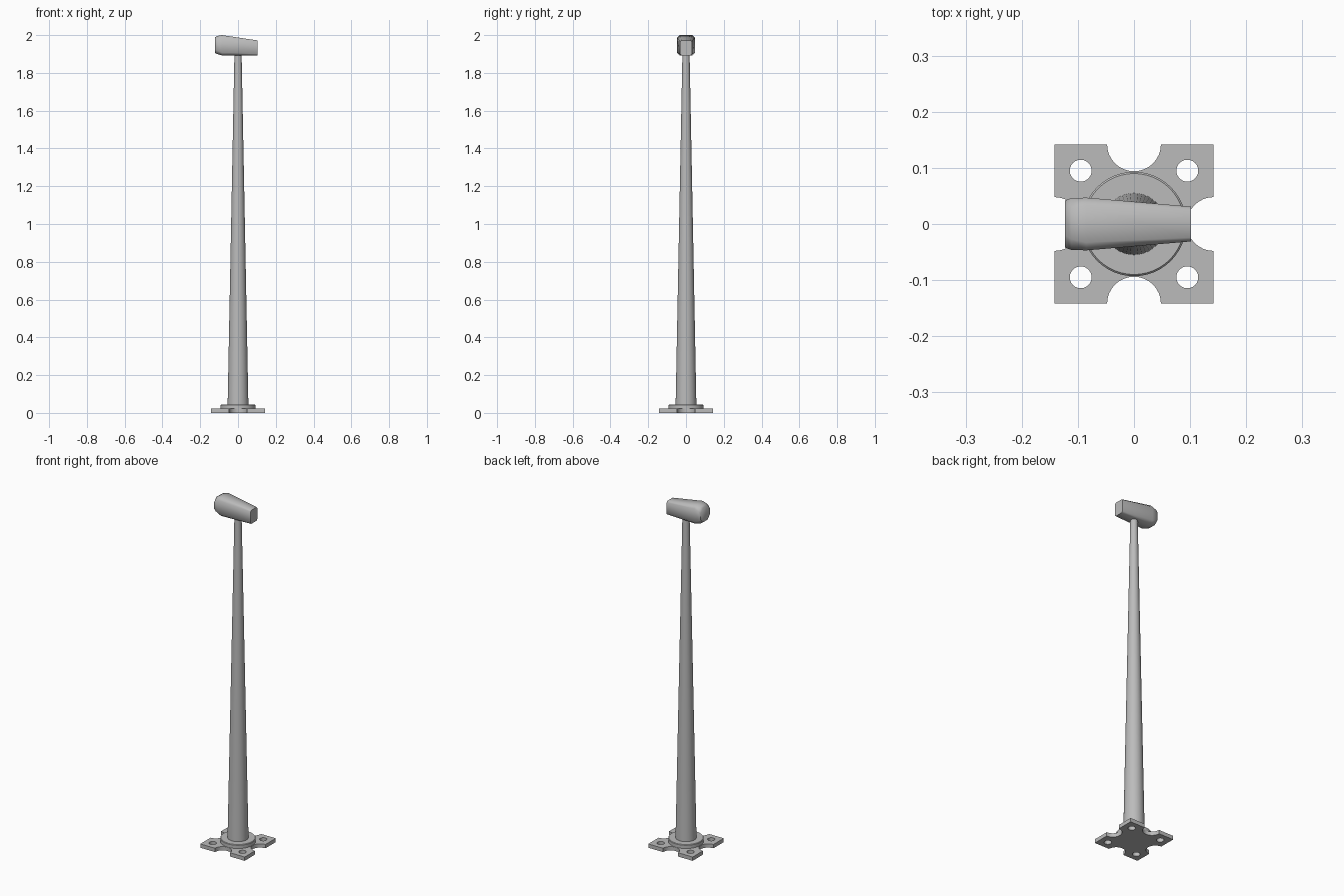
import bpy, bmesh
from math import cos, sin, pi, radians

cube = bpy.data.objects.get("Cube")
if cube:
    bpy.data.objects.remove(cube, do_unlink=True)

grey = bpy.data.materials.new("painted_grey")
grey.use_nodes = True
colour = (0.5, 0.5, 0.5, 1)
grey.diffuse_color = colour
grey.node_tree.nodes["Principled BSDF"].inputs["Base Color"].default_value = colour


def finish(obj, angle=30):
    obj.data.materials.clear()
    obj.data.materials.append(grey)
    bpy.ops.object.select_all(action='DESELECT')
    obj.select_set(True)
    bpy.context.view_layer.objects.active = obj
    bpy.ops.object.shade_smooth_by_angle(angle=radians(angle))


def loft(name, rings, angle=30):
    """Bridge equal-length rings of points and cap both ends."""
    bm = bmesh.new()
    loops = [[bm.verts.new(p) for p in ring] for ring in rings]
    n = len(loops[0])
    for a, b in zip(loops, loops[1:]):
        for i in range(n):
            j = (i + 1) % n
            bm.faces.new((a[i], a[j], b[j], b[i]))
    bm.faces.new(loops[0])
    bm.faces.new(loops[-1])
    bmesh.ops.recalc_face_normals(bm, faces=bm.faces)
    mesh = bpy.data.meshes.new(name)
    bm.to_mesh(mesh)
    bm.free()
    obj = bpy.data.objects.new(name, mesh)
    bpy.context.collection.objects.link(obj)
    finish(obj, angle)


def circle(r, z=0, n=48, cx=0, cy=0):
    return [(cx + r * cos(2 * pi * i / n), cy + r * sin(2 * pi * i / n), z) for i in range(n)]


# Base plate: square with a round notch in each side and a bolt hole in each corner
HALF, THICK, NOTCH, BOLT = 0.142, 0.022, 0.048, 0.095
outline = []
for k in range(4):
    c, s = cos(k * pi / 2), sin(k * pi / 2)
    side = [(-HALF, -HALF)]
    for i in range(17):
        t = pi - pi * i / 16
        side.append((NOTCH * cos(t), -HALF + NOTCH * sin(t)))
    outline += [(x * c - y * s, x * s + y * c, 0) for x, y in side]
splines = [outline] + [circle(0.0195, 0, 24, x, y) for x in (-BOLT, BOLT) for y in (-BOLT, BOLT)]
curve = bpy.data.curves.new("base_plate_outline", 'CURVE')
curve.dimensions = '2D'
curve.fill_mode = 'BOTH'
curve.extrude = THICK / 2
for pts in splines:
    sp = curve.splines.new('POLY')
    sp.points.add(len(pts) - 1)
    for point, co in zip(sp.points, pts):
        point.co = (*co, 1)
    sp.use_cyclic_u = True
plate = bpy.data.objects.new("base_plate", curve)
plate.location.z = THICK / 2
bpy.context.collection.objects.link(plate)
bpy.ops.object.select_all(action='DESELECT')
plate.select_set(True)
bpy.context.view_layer.objects.active = plate
bpy.ops.object.convert(target='MESH')
finish(bpy.context.object)

# Flange and tapered tower
loft("base_flange", [circle(0.093, 0.02), circle(0.093, 0.041), circle(0.09, 0.044)])
loft("tower", [circle(0.055, 0.04), circle(0.019, 1.9)])


# Nacelle: chamfered box sections, widest near the rounded end
def section(x, w, z0, z1, c):
    return [(x, -w + c, z0), (x, w - c, z0), (x, w, z0 + c), (x, w, z1 - c),
            (x, w - c, z1), (x, -w + c, z1), (x, -w, z1 - c), (x, -w, z0 + c)]


loft("nacelle", [section(-0.123, 0.042, 1.906, 1.988, 0.022),
                 section(-0.112, 0.046, 1.9, 1.995, 0.019),
                 section(-0.085, 0.047, 1.893, 2.0, 0.014),
                 section(0.102, 0.031, 1.893, 1.972, 0.007)], 50)
